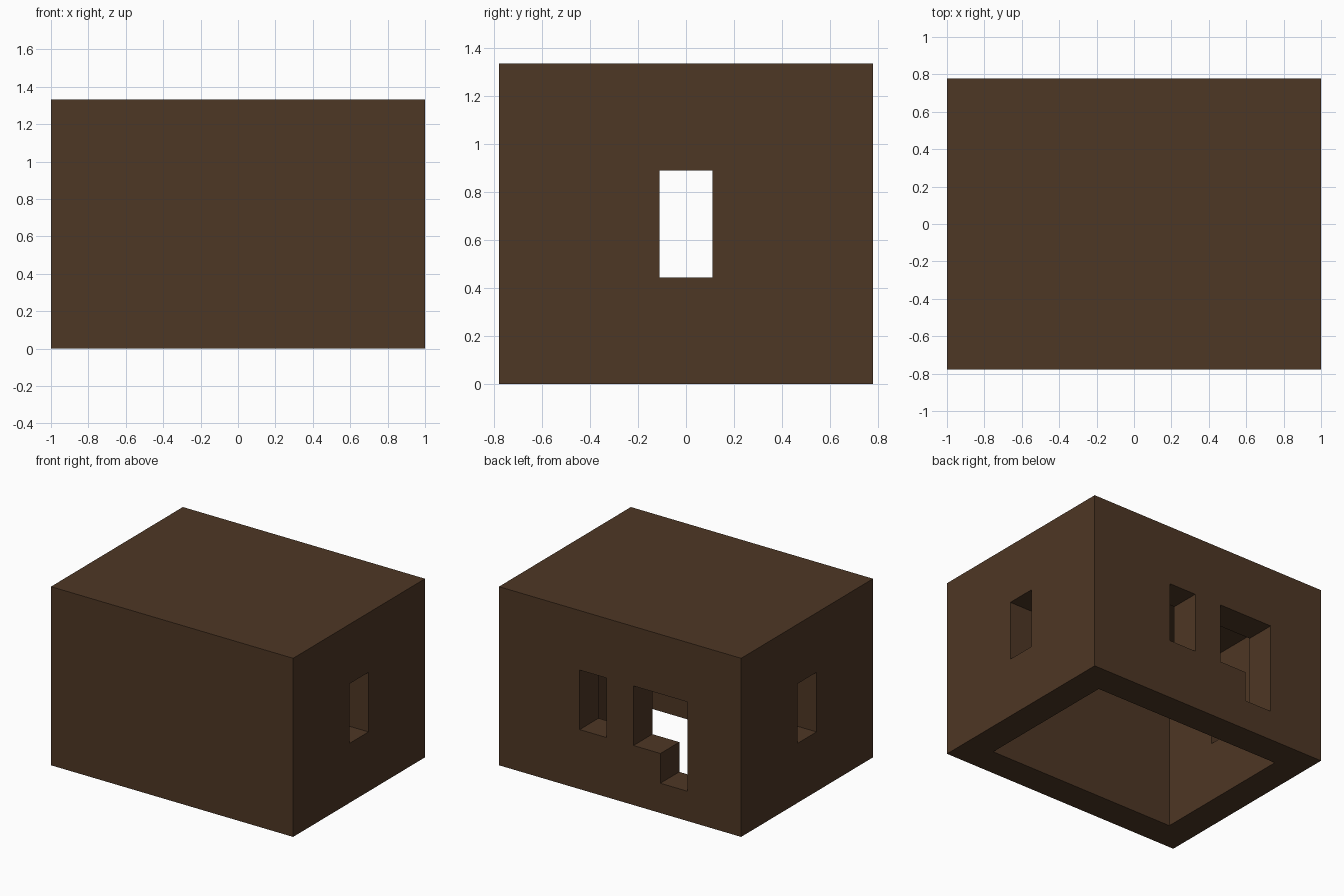
import bpy
import bmesh
from mathutils import Vector

if "Cube" in bpy.data.objects:
    bpy.data.objects.remove(bpy.data.objects["Cube"])

U = 2 / 9  # one block: the house is 9 x 7 x 6 blocks


def prism(name, outline, origin, extrude):
    """Solid made by extruding an outline (in blocks) along a vector."""
    bm = bmesh.new()
    shift = Vector(origin)
    face = bm.faces.new([bm.verts.new((Vector(p) + shift) * U) for p in outline])
    new = bmesh.ops.extrude_face_region(bm, geom=[face])["geom"]
    verts = [g for g in new if isinstance(g, bmesh.types.BMVert)]
    bmesh.ops.translate(bm, verts=verts, vec=Vector(extrude) * U)
    bmesh.ops.recalc_face_normals(bm, faces=bm.faces)
    mesh = bpy.data.meshes.new(name)
    bm.to_mesh(mesh)
    bm.free()
    obj = bpy.data.objects.new(name, mesh)
    bpy.context.collection.objects.link(obj)
    return obj


def box(name, lo, hi):
    (x0, y0, z0), (x1, y1, z1) = lo, hi
    outline = [(x0, y0, z0), (x1, y0, z0), (x1, y1, z0), (x0, y1, z0)]
    return prism(name, outline, (0, 0, 0), (0, 0, z1 - z0))


def cut(target, cutter):
    """Subtract the cutter and remove it."""
    mod = target.modifiers.new(cutter.name, "BOOLEAN")
    mod.operation = "DIFFERENCE"
    mod.solver = "EXACT"
    mod.object = cutter
    cutter.hide_render = True
    bpy.context.view_layer.objects.active = target
    bpy.ops.object.modifier_apply(modifier=mod.name)
    bpy.data.objects.remove(cutter)


wood = bpy.data.materials.new("dark brown")
wood.diffuse_color = (0.076, 0.038, 0.018, 1)
wood.use_nodes = True
wood.node_tree.nodes["Principled BSDF"].inputs["Base Color"].default_value = wood.diffuse_color

# Solid house block, hollowed from below with one-block walls and roof
house = box("house_shell", (-4.5, -3.5, 0), (4.5, 3.5, 6))
house.data.materials.append(wood)
cut(house, box("room", (-3.5, -2.5, -1), (3.5, 2.5, 5)))

# Matching windows in both side walls
cut(house, box("side_windows", (-6, -0.5, 2), (6, 0.5, 4)))

# Back window
cut(house, box("back_window", (0.5, 2, 2), (1.5, 5, 4)))

# Back doorway joined to a window, as one L-shaped opening
door = [(-2.5, 0, 1), (-1.5, 0, 1), (-1.5, 0, 2), (-0.5, 0, 2), (-0.5, 0, 4), (-2.5, 0, 4)]
cut(house, prism("doorway", door, (0, 2, 0), (0, 3, 0)))
